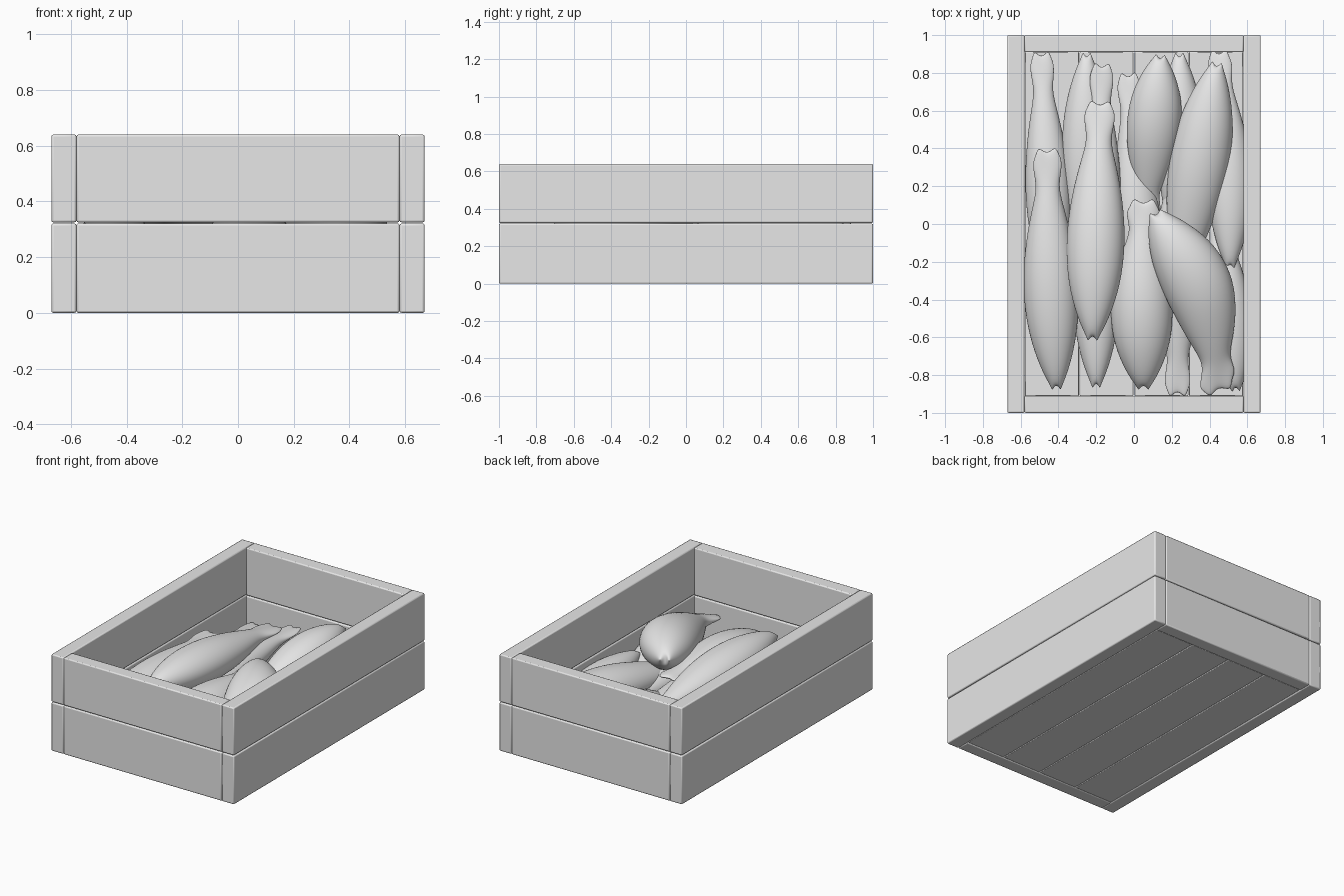
import bpy, bmesh
from math import sin, cos, pi
from mathutils import Vector

cube = bpy.data.objects.get("Cube")
if cube:
    bpy.data.objects.remove(cube)

grey = bpy.data.materials.new("light_grey")
grey.use_nodes = True
COLOUR = (0.8, 0.8, 0.8, 1)
grey.diffuse_color = COLOUR
grey.node_tree.nodes["Principled BSDF"].inputs["Base Color"].default_value = COLOUR


def make_object(name, bm):
    bmesh.ops.recalc_face_normals(bm, faces=bm.faces)
    mesh = bpy.data.meshes.new(name)
    bm.to_mesh(mesh)
    bm.free()
    mesh.materials.append(grey)
    obj = bpy.data.objects.new(name, mesh)
    bpy.context.collection.objects.link(obj)
    return obj


def plank(name, low, high, edge=0.007):
    """Board between two corners with softly rounded edges."""
    low, high = Vector(low), Vector(high)
    bm = bmesh.new()
    bmesh.ops.create_cube(bm, size=1)
    for v in bm.verts:
        v.co = (low + high) / 2 + v.co * (high - low)
    obj = make_object(name, bm)
    bevel = obj.modifiers.new("rounded_edges", "BEVEL")
    bevel.width = edge
    bevel.segments = 2
    bpy.ops.object.select_all(action="DESELECT")
    obj.select_set(True)
    bpy.context.view_layer.objects.active = obj
    bpy.ops.object.shade_smooth_by_angle()


# Crate walls: two rows of boards, long sides covering the end boards
OUT_X, IN_X, OUT_Y, IN_Y = 0.67, 0.58, 1, 0.91
for row, bottom, top in (("lower", 0, 0.321), ("upper", 0.325, 0.64)):
    for label, s in (("left", 1), ("right", -1)):
        xs = sorted((s * IN_X, s * OUT_X))
        plank(f"{row}_{label}_board", (xs[0], -OUT_Y, bottom), (xs[1], OUT_Y, top))
    for label, s in (("back", 1), ("front", -1)):
        ys = sorted((s * IN_Y, s * OUT_Y))
        plank(f"{row}_{label}_board", (-IN_X, ys[0], bottom), (IN_X, ys[1], top))

# Crate floor: four long slats
slat = IN_X / 2
for i in range(4):
    x = -IN_X + i * slat
    plank(f"floor_slat_{i + 1}", (x + 0.002, -IN_Y, 0.003), (x + slat - 0.002, IN_Y, 0.06), 0.004)

# Fish outline: distance from snout, half width, half thickness (of the widest point)
PROFILE = [
    (0, 0.16, 0.1), (0.03, 0.27, 0.26), (0.1, 0.57, 0.5), (0.24, 0.93, 0.76),
    (0.4, 1.05, 0.84), (0.55, 0.97, 0.76), (0.7, 0.74, 0.54), (0.8, 0.5, 0.36),
    (0.86, 0.42, 0.24), (0.93, 0.56, 0.14), (1, 0.5, 0.06),
]
SIDES = 14


def fish(name, head, tail, width, bend):
    """Loft of oval rings from a notched snout to a lobed tail."""
    head, tail = Vector(head), Vector(tail)
    axis = tail - head
    length = axis.length
    axis.normalize()
    side = axis.cross(Vector((0, 0, 1))).normalized()
    up = side.cross(axis)
    bm = bmesh.new()
    rings = []
    for t, w, h in PROFILE:
        centre = head + axis * length * t + side * bend * sin(pi * t)
        ring = []
        for k in range(SIDES):
            a = 2 * pi * k / SIDES
            u = cos(a)
            along = 0
            if t == 0:
                along = 0.03 * (1 - abs(u))
            elif t == 1:
                along = -0.04 * cos(2 * pi * u)
            ring.append(bm.verts.new(
                centre + side * u * w * width + up * sin(a) * h * width + axis * along))
        rings.append(ring)
    for a, b in zip(rings, rings[1:]):
        for k in range(SIDES):
            n = (k + 1) % SIDES
            bm.faces.new((a[k], a[n], b[n], b[k]))
    # Close both ends with strips running across the flat section
    for ring in (rings[0], rings[-1]):
        half = SIDES // 2
        for k in range(half):
            quad = (ring[k], ring[k + 1], ring[-k - 1], ring[-k % SIDES])
            bm.faces.new(list(dict.fromkeys(quad)))
    for f in bm.faces:
        f.smooth = True
    obj = make_object(name, bm)
    smooth = obj.modifiers.new("smooth_body", "SUBSURF")
    smooth.levels = smooth.render_levels = 2


# Layers give the height of the snout and of the tail
LOW, RISING, LEAN = (0.18, 0.16), (0.2, 0.31), (0.31, 0.17)
CATCH = [
    # top layer
    ((-0.22, -0.62), (-0.18, 0.64), (0.39, 0.33), 0.155, 0),
    ((0.11, 0.07), (0.45, -0.88), (0.39, 0.24), 0.185, -0.085),
    # middle layer
    ((-0.41, -0.88), (-0.46, 0.39), RISING, 0.145, -0.01),
    ((0.05, -0.88), (0.05, 0.12), RISING, 0.165, -0.01),
    ((0.14, 0.9), (0.06, 0.03), LEAN, 0.145, 0),
    ((0.44, 0.86), (0.22, -0.4), LEAN, 0.16, 0),
    # bottom layer
    ((-0.43, -0.36), (-0.49, 0.9), LOW, 0.12, 0),
    ((-0.25, 0.91), (-0.27, -0.3), LOW, 0.125, 0),
    ((-0.2, -0.87), (-0.2, 0.35), LOW, 0.125, 0),
    ((-0.2, -0.4), (-0.17, 0.84), (0.18, 0.25), 0.12, 0),
    ((0.24, 0.91), (0.26, -0.3), LOW, 0.13, 0),
    ((0.05, -0.45), (-0.03, 0.79), LOW, 0.12, 0),
    ((0.24, 0.3), (0.23, -0.9), LOW, 0.13, 0),
    ((0.51, -0.24), (0.45, 0.91), (0.22, 0.18), 0.12, 0.02),
    ((0.54, -0.89), (0.44, 0.09), LOW, 0.125, 0),
]
for i, (head, tail, layer, width, bend) in enumerate(CATCH):
    fish(f"fish_{i + 1}", (*head, layer[0]), (*tail, layer[1]), width, bend)
